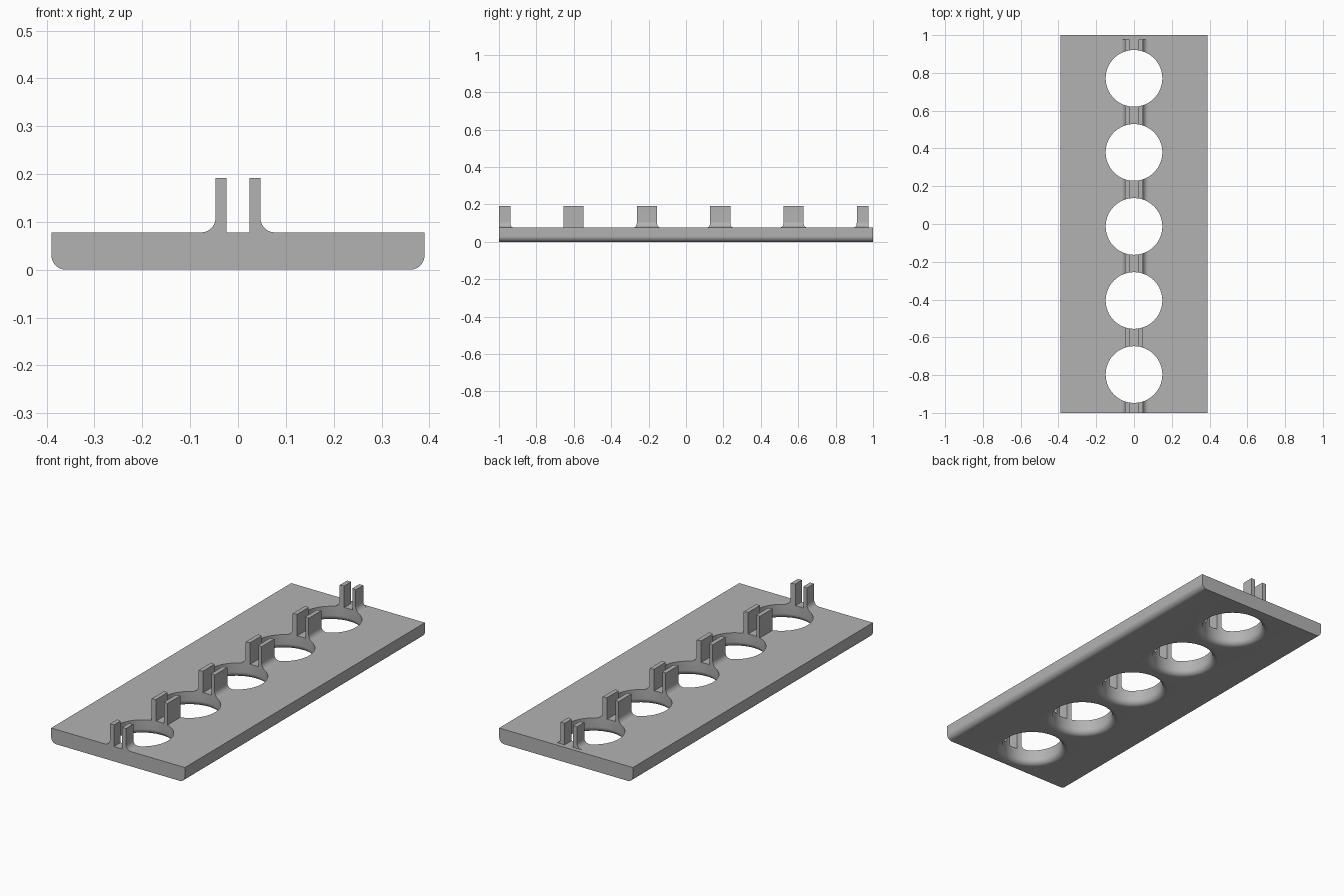
import bpy
import bmesh
import math

if "Cube" in bpy.data.objects:
    bpy.data.objects.remove(bpy.data.objects["Cube"], do_unlink=True)

HALF_W, TOP, FIN_TOP = 0.39, 0.078, 0.192
ROUND, HOLE_R = 0.03, 0.15
HOLES = [-0.797 + 0.392 * i for i in range(5)]

grey = bpy.data.materials.new("plain grey")
grey.use_nodes = True
colour = (0.45, 0.45, 0.45, 1)
grey.diffuse_color = colour
grey.node_tree.nodes["Principled BSDF"].inputs["Base Color"].default_value = colour


def arc(cx, cz, r, start, end, n=10):
    angles = [math.radians(start + (end - start) * i / n) for i in range(n + 1)]
    return [(cx + r * math.cos(a), cz + r * math.sin(a)) for a in angles]


def finish(name, bm):
    bmesh.ops.recalc_face_normals(bm, faces=bm.faces)
    mesh = bpy.data.meshes.new(name)
    bm.to_mesh(mesh)
    bm.free()
    mesh.materials.append(grey)
    ob = bpy.data.objects.new(name, mesh)
    bpy.context.collection.objects.link(ob)
    return ob


def prism(name, profile, y0, y1):
    """Extrude an x-z profile along y."""
    bm = bmesh.new()
    face = bm.faces.new([bm.verts.new((x, y0, z)) for x, z in profile])
    out = bmesh.ops.extrude_face_region(bm, geom=[face])
    moved = [v for v in out["geom"] if isinstance(v, bmesh.types.BMVert)]
    bmesh.ops.translate(bm, verts=moved, vec=(0, y1 - y0, 0))
    return finish(name, bm)


def hole_cutter():
    """Lathed plugs whose lower rim flares outward in a round."""
    outline = [(HOLE_R, 0.3)] + arc(HOLE_R + ROUND, ROUND, ROUND, 180, 270)
    outline.append((HOLE_R + ROUND, -0.05))
    n = 64
    bm = bmesh.new()
    for cy in HOLES:
        rings = [[bm.verts.new((r * math.cos(math.tau * i / n),
                                cy + r * math.sin(math.tau * i / n), z))
                  for i in range(n)] for r, z in outline]
        for a, b in zip(rings, rings[1:]):
            for i in range(n):
                j = (i + 1) % n
                bm.faces.new((a[i], a[j], b[j], b[i]))
        bm.faces.new(rings[0])
        bm.faces.new(rings[-1])
    ob = finish("hole_cutter", bm)
    ob.hide_render = True
    return ob


def cut_and_shade(ob, cutter):
    mod = ob.modifiers.new("holes", "BOOLEAN")
    mod.operation, mod.solver, mod.object = "DIFFERENCE", "EXACT", cutter
    bpy.ops.object.select_all(action="DESELECT")
    ob.select_set(True)
    bpy.context.view_layer.objects.active = ob
    bpy.ops.object.modifier_apply(modifier=mod.name)
    bpy.ops.object.shade_smooth_by_angle(angle=math.radians(30))


cutter = hole_cutter()

# Base plate with rounded lower long edges
right_edge = arc(HALF_W - ROUND, ROUND, ROUND, -90, 0) + [(HALF_W, TOP)]
outline = right_edge + [(-x, z) for x, z in reversed(right_edge)]
cut_and_shade(prism("base_plate", outline, -1, 1), cutter)

# Paired fins between the holes; all but the second pair have a flared foot
inner, outer = 0.024, 0.047
plain = [(inner, TOP), (inner, FIN_TOP), (outer, FIN_TOP), (outer, TOP)]
flared = plain[:3] + arc(outer + ROUND, TOP + ROUND, ROUND, 180, 270)
ends = [-1] + HOLES + [0.977]
for i, (y0, y1) in enumerate(zip(ends, ends[1:])):
    shape = plain if i == 1 else flared
    for side, sign in (("left", 1), ("right", -1)):
        fin = prism(f"fin_{side}_{i + 1}", [(sign * x, z) for x, z in shape], y0, y1)
        cut_and_shade(fin, cutter)

bpy.data.objects.remove(cutter, do_unlink=True)
